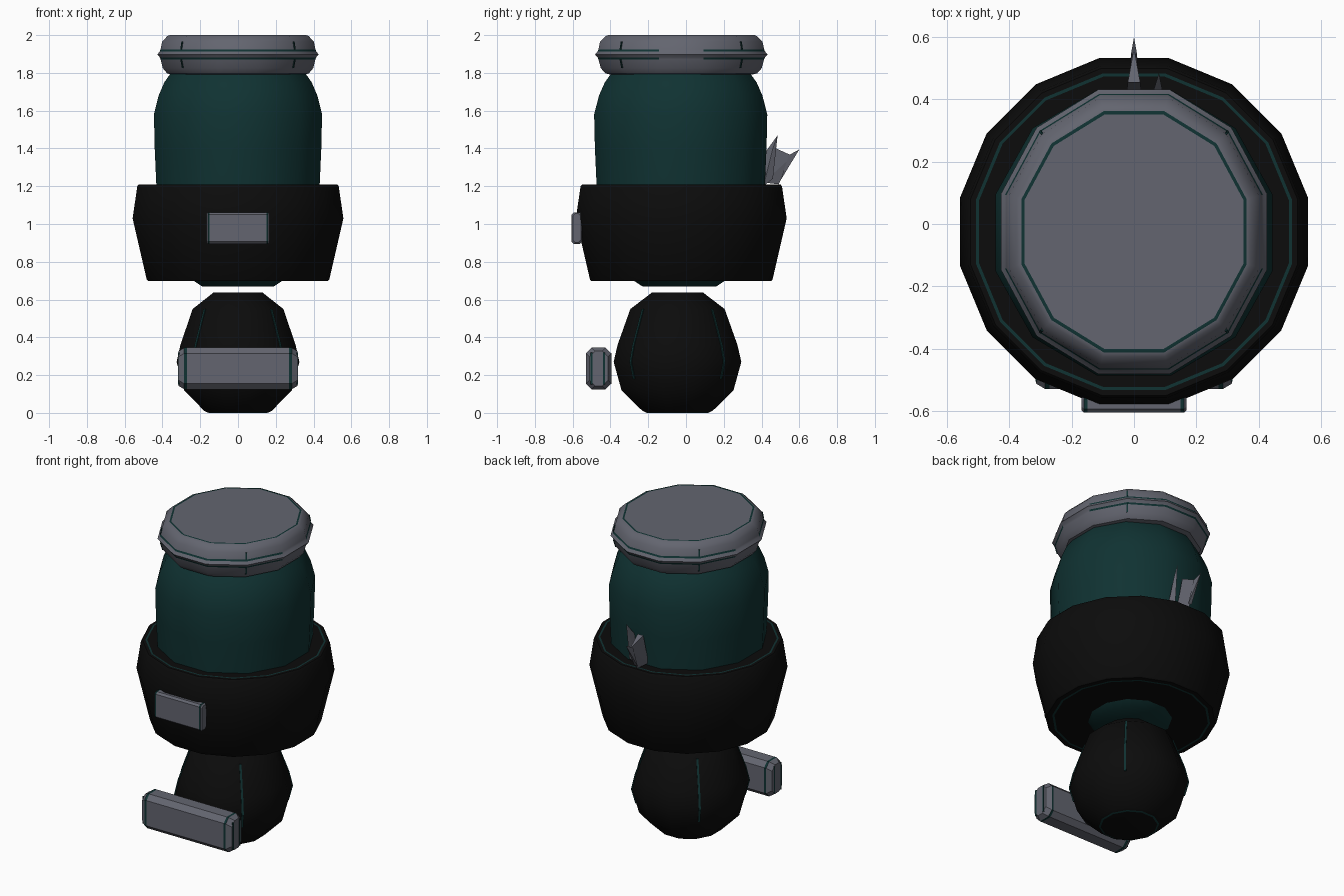
import bpy, bmesh, math
from mathutils import Vector

if "Cube" in bpy.data.objects:
    bpy.data.objects.remove(bpy.data.objects["Cube"], do_unlink=True)


def material(name, rgb):
    m = bpy.data.materials.new(name)
    m.use_nodes = True
    m.diffuse_color = (*rgb, 1)
    m.node_tree.nodes["Principled BSDF"].inputs["Base Color"].default_value = (*rgb, 1)
    return m


MATS = [material("black rubber", (0.0035, 0.0035, 0.0035)),
        material("dark teal", (0.005, 0.032, 0.032)),
        material("grey metal", (0.125, 0.13, 0.16))]
BLACK, TEAL, GREY = range(3)


def finish(bm, name, smooth=None):
    me = bpy.data.meshes.new(name)
    for m in MATS:
        me.materials.append(m)
    bm.to_mesh(me)
    bm.free()
    ob = bpy.data.objects.new(name, me)
    bpy.context.collection.objects.link(ob)
    if smooth:
        bpy.ops.object.select_all(action='DESELECT')
        ob.select_set(True)
        bpy.context.view_layer.objects.active = ob
        bpy.ops.object.shade_smooth_by_angle(angle=math.radians(smooth))
    return ob


def loft(bm, rows, color, bands=()):
    """Skin closed rows of points; band numbers get the teal seam colour."""
    rings = [[bm.verts.new(p) for p in row] for row in rows]
    for j, (a, b) in enumerate(zip(rings, rings[1:])):
        for i in range(len(a)):
            k = (i + 1) % len(a)
            f = bm.faces.new((a[i], a[k], b[k], b[i]))
            f.material_index = TEAL if j in bands else color
    for cap in (rings[0][::-1], rings[-1]):
        bm.faces.new(cap).material_index = color
    bmesh.ops.recalc_face_normals(bm, faces=bm.faces[:])


def lathe(name, profile, sides, cy, ys, color, bands=(), smooth=35, skip_sides=False):
    """Profile of (half width across flats, z), bottom to top."""
    bm = bmesh.new()
    step = 2 * math.pi / sides
    grow = 1 / math.cos(step / 2)
    rows = [[(a * grow * math.cos((i + .5) * step),
              cy + a * grow * ys * math.sin((i + .5) * step), z)
             for i in range(sides)] for a, z in profile]
    loft(bm, rows, color, bands)
    if skip_sides:  # seams are interrupted on the two side flats
        for f in bm.faces:
            if abs(f.normal.x) > .4 and abs(f.calc_center_median().y - cy) < .01:
                f.material_index = color
    return finish(bm, name, smooth)


def seams(name, profile, cy, ys, width=.006):
    """Thin raised strips running along the four diagonal corners."""
    bm = bmesh.new()
    grow = 1 / math.cos(math.pi / 12)
    for q in range(4):
        t = math.pi / 4 + q * math.pi / 2
        side = Vector((-math.sin(t), math.cos(t), 0)) * width
        rows = []
        for a, z in profile:
            r = a * grow
            out = Vector((r * math.cos(t), cy + r * ys * math.sin(t), z))
            lift = Vector((math.cos(t), math.sin(t), 0)) * .004
            rows.append([out + lift - side, out + lift + side,
                         out - lift + side, out - lift - side])
        loft(bm, rows, TEAL)
    return finish(bm, name)


def bar(name, half, y0, y1, z0, z1, c, inset, strip):
    """Chamfered bar along x with a seam band near each end."""
    def section(x, d):
        a, b, e, f = y0 + d, y1 - d, z0 + d, z1 - d
        return [(x, a + c, e), (x, b - c, e), (x, b, e + c), (x, b, f - c),
                (x, b - c, f), (x, a + c, f), (x, a, f - c), (x, a, e + c)]
    bm = bmesh.new()
    xs = [(half, c * .6), (half - inset, 0), (half - inset - strip, 0)]
    rows = [section(-x, d) for x, d in xs] + [section(x, d) for x, d in xs[::-1]]
    loft(bm, rows, GREY, bands=(1, 3))
    return finish(bm, name)


def plate(name, lo, hi):
    bm = bmesh.new()
    bmesh.ops.create_cube(bm, size=1)
    for v in bm.verts:
        v.co = [(lo[i] + hi[i]) / 2 + v.co[i] * (hi[i] - lo[i]) for i in range(3)]
    for f in bm.faces:
        f.material_index = TEAL
    return finish(bm, name)


def shard(name, points):
    bm = bmesh.new()
    for p in points:
        bm.verts.new(p)
    bmesh.ops.convex_hull(bm, input=bm.verts[:])
    bmesh.ops.recalc_face_normals(bm, faces=bm.faces[:])
    for f in bm.faces:
        f.material_index = GREY
    return finish(bm, name)


# Rounded foot with corner seams
foot = [(.155, 0), (.165, .004), (.18, .012), (.285, .12), (.325, .27),
        (.305, .36), (.24, .55), (.13, .637)]
lathe("foot", foot, 12, -.045, 1.04, BLACK, bands=(0,))
seams("foot_seams", [(.302, .18), (.325, .27), (.305, .36), (.24, .55)], -.045, 1.04)

# Toe bar on the foot
bar("toe_bar", .315, -.53, -.395, .125, .345, .03, .03, .014)
for s in (-1, 1):
    for y in (-.5, -.435):
        plate("toe_bar_edge", (s * .314 - .003, y - .005, .15), (s * .314 + .003, y + .005, .32))

# Collar around the jar
lathe("collar", [(.435, .697), (.447, .697), (.475, .697), (.483, .705), (.558, 1.03),
                 (.533, 1.2), (.525, 1.21), (.508, 1.21), (.498, 1.21), (.40, 1.21)],
      16, -.025, 1, BLACK, bands=(0, 7))
bar("collar_badge", .168, -.606, -.55, .895, 1.062, .012, .008, .01)

# Jar body, with its base showing under the collar
lathe("jar_base", [(.19, .67), (.235, .7), (.235, .75)], 12, -.035, 1.03, TEAL)
lathe("jar_body", [(.42, 1.0), (.432, 1.2), (.441, 1.4), (.445, 1.58), (.42, 1.68),
                   (.39, 1.75), (.355, 1.8)], 12, -.028, 1.03, TEAL)

# Lid with seams around the rim and on the top
lathe("lid", [(.345, 1.79), (.375, 1.797), (.398, 1.825), (.41, 1.872), (.414, 1.882),
              (.427, 1.898), (.414, 1.914), (.41, 1.924), (.402, 1.965), (.375, 1.994),
              (.362, 2.0), (.352, 2.0)],
      12, -.025, 1.07, GREY, bands=(3, 6, 10), skip_sides=True)
seams("lid_lower_ticks", [(.398, 1.825), (.41, 1.872)], -.025, 1.07, .004)
seams("lid_upper_ticks", [(.41, 1.924), (.402, 1.965)], -.025, 1.07, .004)

# Broken shards at the back
shard("shard_base", [(-.025, .41, 1.22), (.025, .41, 1.22), (-.02, .455, 1.41),
                     (.02, .455, 1.41), (0, .49, 1.21), (0, .565, 1.36)])
shard("shard_long_tip", [(-.012, .5, 1.23), (.012, .5, 1.23), (-.01, .545, 1.365),
                         (.01, .545, 1.365), (0, .6, 1.395)])
shard("shard_short_tip", [(.055, .41, 1.2), (.095, .41, 1.2), (.075, .46, 1.24),
                          (.06, .42, 1.38), (.085, .46, 1.4), (.08, .485, 1.47)])
